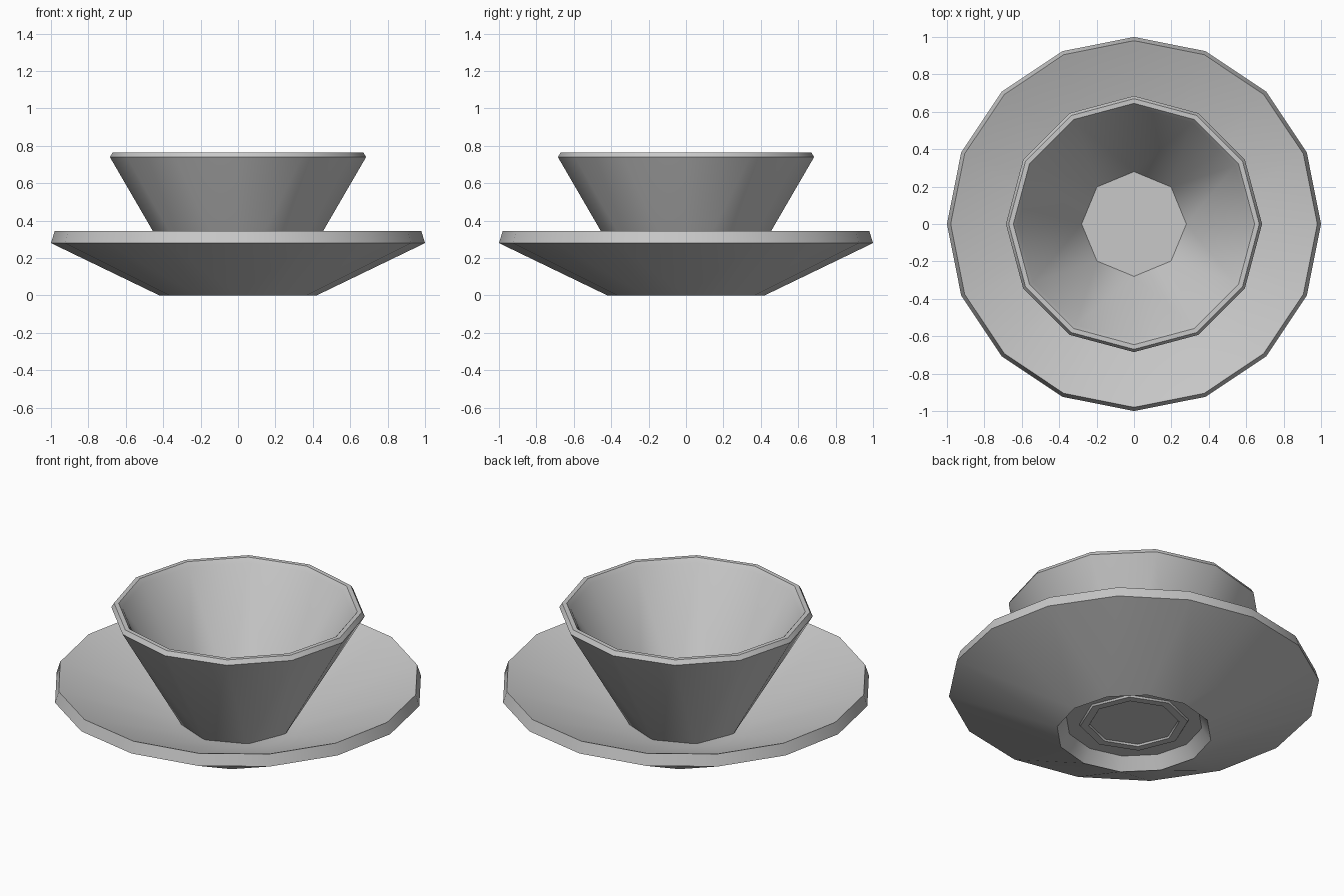
import bpy, bmesh, math

default = bpy.data.objects.get("Cube")
if default:
    bpy.data.objects.remove(default, do_unlink=True)

# One glaze colour for both pieces
glaze = bpy.data.materials.new("grey glaze")
glaze.use_nodes = True
grey = (0.58, 0.58, 0.58, 1)
glaze.diffuse_color = grey
glaze.node_tree.nodes["Principled BSDF"].inputs["Base Color"].default_value = grey


def make_ring(bm, radius, z, sides):
    step = math.tau / sides
    return [bm.verts.new((radius * math.cos(i * step), radius * math.sin(i * step), z))
            for i in range(sides)]


def bridge(bm, a, b):
    """Join two rings, with triangles where their side counts differ."""
    n, m = len(a), len(b)
    if n == m:
        for i in range(n):
            k = (i + 1) % n
            bm.faces.new((a[i], a[k], b[k], b[i]))
        return
    i = j = 0
    while i < n or j < m:
        if j >= m or (i < n and (i + 0.5) / n <= (j + 0.5) / m):
            bm.faces.new((a[i % n], a[(i + 1) % n], b[j % m]))
            i += 1
        else:
            bm.faces.new((a[i % n], b[(j + 1) % m], b[j % m]))
            j += 1


def turned(name, profile, sharp_angle):
    """Closed turned body: profile rows are radius, height, side count."""
    bm = bmesh.new()
    rings = [make_ring(bm, *row) for row in profile]
    for a, b in zip(rings, rings[1:]):
        bridge(bm, a, b)
    bm.faces.new(rings[0])
    bm.faces.new(rings[-1])
    bmesh.ops.recalc_face_normals(bm, faces=bm.faces)
    mesh = bpy.data.meshes.new(name)
    bm.to_mesh(mesh)
    bm.free()
    mesh.materials.append(glaze)
    obj = bpy.data.objects.new(name, mesh)
    bpy.context.collection.objects.link(obj)
    bpy.ops.object.select_all(action="DESELECT")
    obj.select_set(True)
    bpy.context.view_layer.objects.active = obj
    bpy.ops.object.shade_smooth_by_angle(angle=math.radians(sharp_angle))
    return obj


# Saucer: dished top, thin upright edge, hollow foot
turned("saucer", [
    (0.36, 0.10, 12),
    (0.965, 0.34, 16),
    (0.98, 0.345, 16),
    (1.0, 0.28, 16),
    (0.42, 0.0, 12),
    (0.37, 0.07, 12),
], 50)

# Cup: hollow foot, flared wall, rounded lip, flat inner floor
turned("cup", [
    (0.23, 0.085, 8),
    (0.245, 0.06, 8),
    (0.29, 0.06, 8),
    (0.685, 0.74, 12),
    (0.67, 0.765, 12),
    (0.645, 0.765, 12),
    (0.625, 0.74, 12),
    (0.28, 0.11, 8),
], 50)
